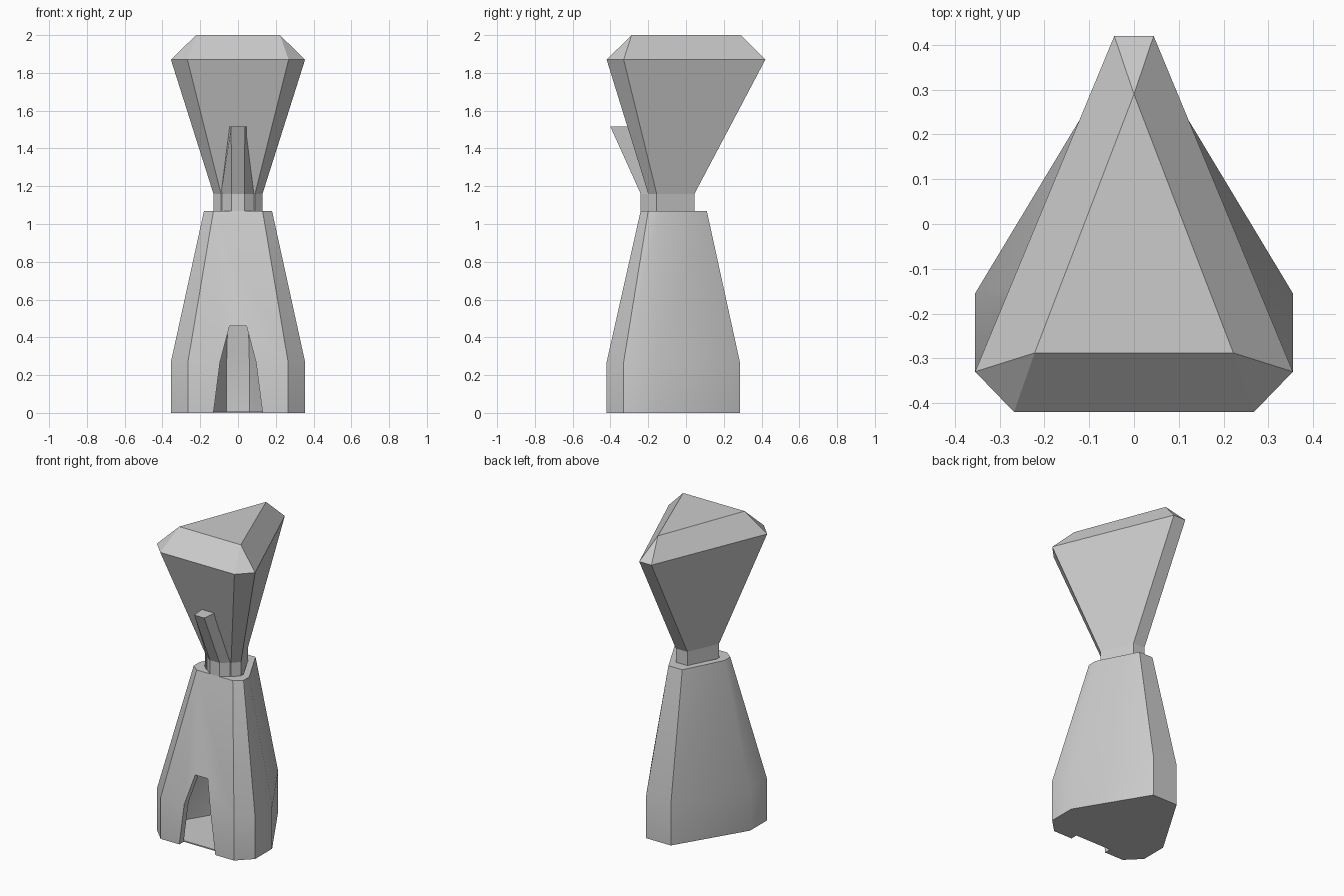
import bpy, bmesh, math

if "Cube" in bpy.data.objects:
    bpy.data.objects.remove(bpy.data.objects["Cube"])


def mirror(half):
    """Full closed outline from the +x half, listed front to back."""
    return list(half) + [(-x, y) for x, y in reversed(half)]


def loft(name, sections, cap_start=True, cap_end=True, closed=False):
    """Skin (half outline, z) sections into one mesh."""
    bm = bmesh.new()
    rings = [[bm.verts.new((x, y, z)) for x, y in mirror(h)] for h, z in sections]
    pairs = list(zip(rings, rings[1:]))
    if closed:
        pairs.append((rings[-1], rings[0]))
    for a, b in pairs:
        n = len(a)
        for i in range(n):
            j = (i + 1) % n
            bm.faces.new((a[i], a[j], b[j], b[i]))
    if cap_start and not closed:
        bm.faces.new(rings[0][::-1])
    if cap_end and not closed:
        bm.faces.new(rings[-1])
    bmesh.ops.remove_doubles(bm, verts=bm.verts, dist=0.0005)
    bmesh.ops.recalc_face_normals(bm, faces=bm.faces)
    me = bpy.data.meshes.new(name)
    bm.to_mesh(me)
    bm.free()
    ob = bpy.data.objects.new(name, me)
    bpy.context.collection.objects.link(ob)
    return ob


# Hollow lower body: outer skin up, rim, inner skin back down
outer_low = [(.265, -.42), (.355, -.33), (.355, -.155), (.09, .285)]
outer_top = [(.13, -.24), (.18, -.20), (.18, -.14), (.05, .11)]
inner_low = [(.245, -.375), (.31, -.31), (.31, -.165), (.06, .24)]
inner_top = [(.09, -.20), (.13, -.16), (.13, -.13), (.04, .045)]
body = loft("body_shell", [(outer_low, 0), (outer_low, .27), (outer_top, 1.07),
                           (inner_top, 1.07), (inner_low, .27), (inner_low, 0)],
            closed=True)

# Arched opening in the front wall
arch = mirror([(.137, -.05), (.13, 0), (.095, .27), (.045, .46)])
bm = bmesh.new()
front = bm.faces.new([bm.verts.new((x, -.6, z)) for x, z in arch])
ext = bmesh.ops.extrude_face_region(bm, geom=[front], use_keep_orig=True)
for g in ext["geom"]:
    if isinstance(g, bmesh.types.BMVert):
        g.co.y = -.25
bmesh.ops.recalc_face_normals(bm, faces=bm.faces)
me = bpy.data.meshes.new("arch_cutter")
bm.to_mesh(me)
bm.free()
cutter = bpy.data.objects.new("arch_cutter", me)
bpy.context.collection.objects.link(cutter)
cutter.hide_render = True
mod = body.modifiers.new("arch", "BOOLEAN")
mod.operation = "DIFFERENCE"
mod.solver = "EXACT"
mod.object = cutter
bpy.context.view_layer.objects.active = body
body.select_set(True)
bpy.ops.object.modifier_apply(modifier=mod.name)
bpy.data.objects.remove(cutter)
bpy.ops.object.shade_smooth_by_angle(angle=math.radians(38))

# Floor plate closing the body
loft("floor_plate", [(inner_low, .0), (inner_low, .008)])

# Flared head with neck and bevelled triangular top
neck = [(.09, -.20), (.13, -.155), (.042, .045)]
brim = [(.268, -.42), (.355, -.33), (.044, .42)]
crown = [(.222, -.288), (.222, -.288), (0, .29)]
loft("head", [(neck, 1.05), (neck, 1.16), (brim, 1.87), (crown, 2.0)])

# Forward leaning spout on the front of the head
spout_low = [(.035, -.24), (.09, -.195)]
spout_top = [(.036, -.40), (.045, -.305)]
loft("spout", [(spout_low, 1.06), (spout_low, 1.16), (spout_top, 1.515)])
